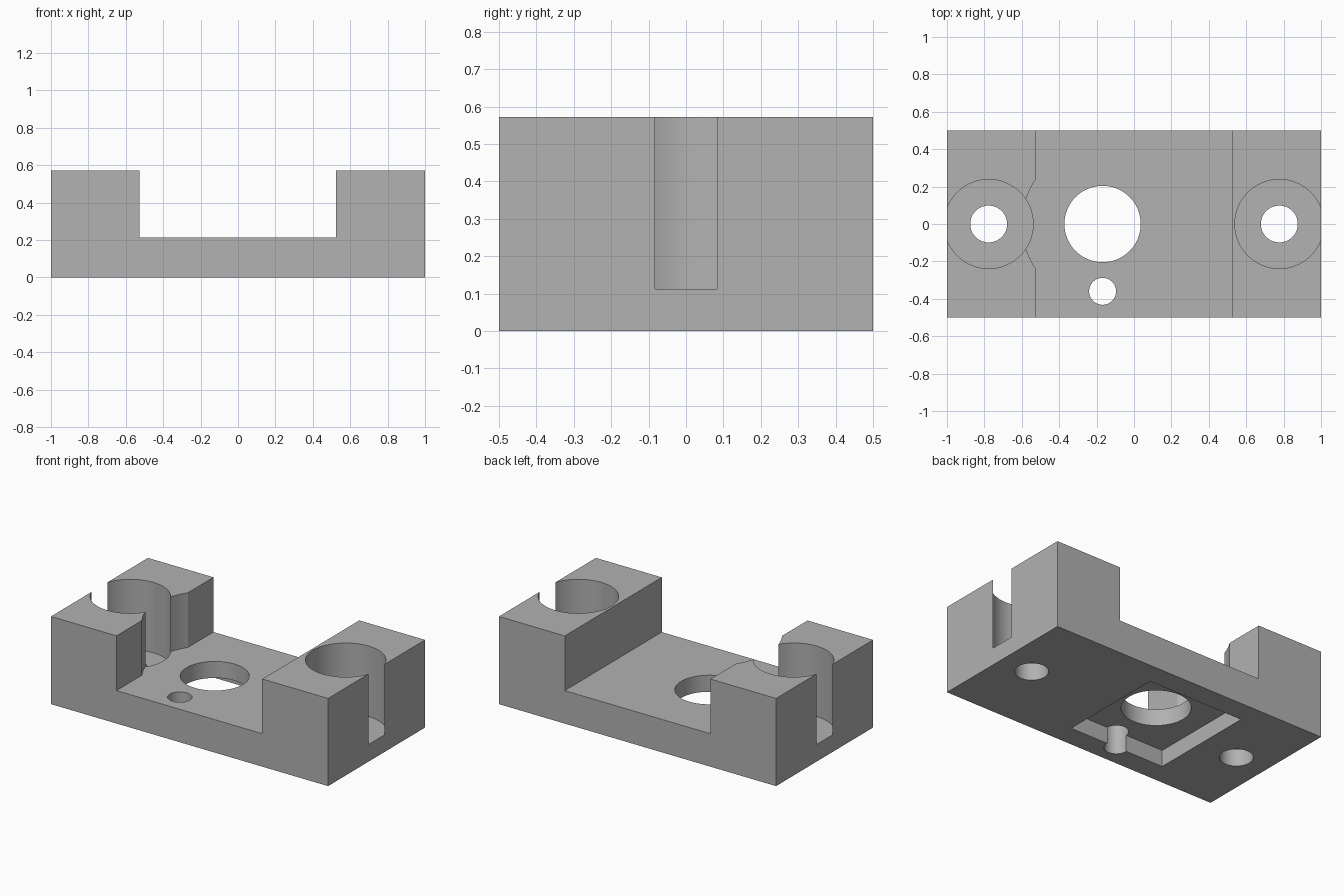
import bpy
import bmesh
import math

if "Cube" in bpy.data.objects:
    bpy.data.objects.remove(bpy.data.objects["Cube"])

HEIGHT = 0.572      # full block height
FLOOR = 0.215       # channel floor height
HUB_X = -0.168      # centre of the large hole, relief and pocket
BOLT_X = 0.777      # distance of the bolt seats from the middle

grey = bpy.data.materials.new("plain grey")
grey.diffuse_color = (0.445, 0.445, 0.445, 1)
grey.use_nodes = True
grey.node_tree.nodes["Principled BSDF"].inputs["Base Color"].default_value = grey.diffuse_color


def link(name, bm):
    bmesh.ops.recalc_face_normals(bm, faces=bm.faces)
    mesh = bpy.data.meshes.new(name)
    bm.to_mesh(mesh)
    bm.free()
    mesh.materials.append(grey)
    obj = bpy.data.objects.new(name, mesh)
    bpy.context.collection.objects.link(obj)
    return obj


def prism(name, points, offset):
    """Extrude a closed outline along an offset."""
    bm = bmesh.new()
    face = bm.faces.new([bm.verts.new(p) for p in points])
    ext = bmesh.ops.extrude_face_region(bm, geom=[face])
    verts = [g for g in ext["geom"] if isinstance(g, bmesh.types.BMVert)]
    bmesh.ops.translate(bm, verts=verts, vec=offset)
    return link(name, bm)


def cylinder(name, x, y, r, z0, z1, sides=96):
    ring = [(x + r * math.cos(2 * math.pi * i / sides),
             y + r * math.sin(2 * math.pi * i / sides), z0) for i in range(sides)]
    return prism(name, ring, (0, 0, z1 - z0))


# U-shaped block with a channel between two end blocks
profile = [(-1, 0), (1, 0), (1, HEIGHT), (0.525, HEIGHT),
           (0.525, FLOOR), (-0.527, FLOOR), (-0.527, HEIGHT), (-1, HEIGHT)]
body = prism("mounting_block", [(x, -0.5, z) for x, z in profile], (0, 1, 0))

cutters = []
# Open bolt seats with through holes in both end blocks
for side, label in ((-1, "left"), (1, "right")):
    cutters.append(cylinder(label + "_bolt_seat", side * BOLT_X, 0, 0.238, 0.112, 0.8))
    cutters.append(cylinder(label + "_bolt_hole", side * BOLT_X, 0, 0.0985, -0.1, 0.3))

# Round relief biting into the left end block
cutters.append(cylinder("round_relief", HUB_X, 0, 0.43, FLOOR, 0.8, 192))

# Rectangular pocket underneath
pocket = [(HUB_X + sx * 0.345, sy * 0.356, -0.1)
          for sx, sy in ((-1, -1), (1, -1), (1, 1), (-1, 1))]
cutters.append(prism("bottom_pocket", pocket, (0, 0, 0.207)))

# Large centre hole and small side hole through the floor
cutters.append(cylinder("centre_hole", HUB_X, 0, 0.204, -0.1, 0.4))
cutters.append(cylinder("small_hole", HUB_X, -0.36, 0.072, -0.1, 0.4, 64))

# Cut everything, then drop the cutters
bpy.context.view_layer.objects.active = body
body.select_set(True)
for cutter in cutters:
    mod = body.modifiers.new(cutter.name, "BOOLEAN")
    mod.operation = "DIFFERENCE"
    mod.solver = "EXACT"
    mod.object = cutter
    bpy.ops.object.modifier_apply(modifier=mod.name)
    bpy.data.objects.remove(cutter, do_unlink=True)

bpy.ops.object.shade_smooth_by_angle(angle=math.radians(25))
